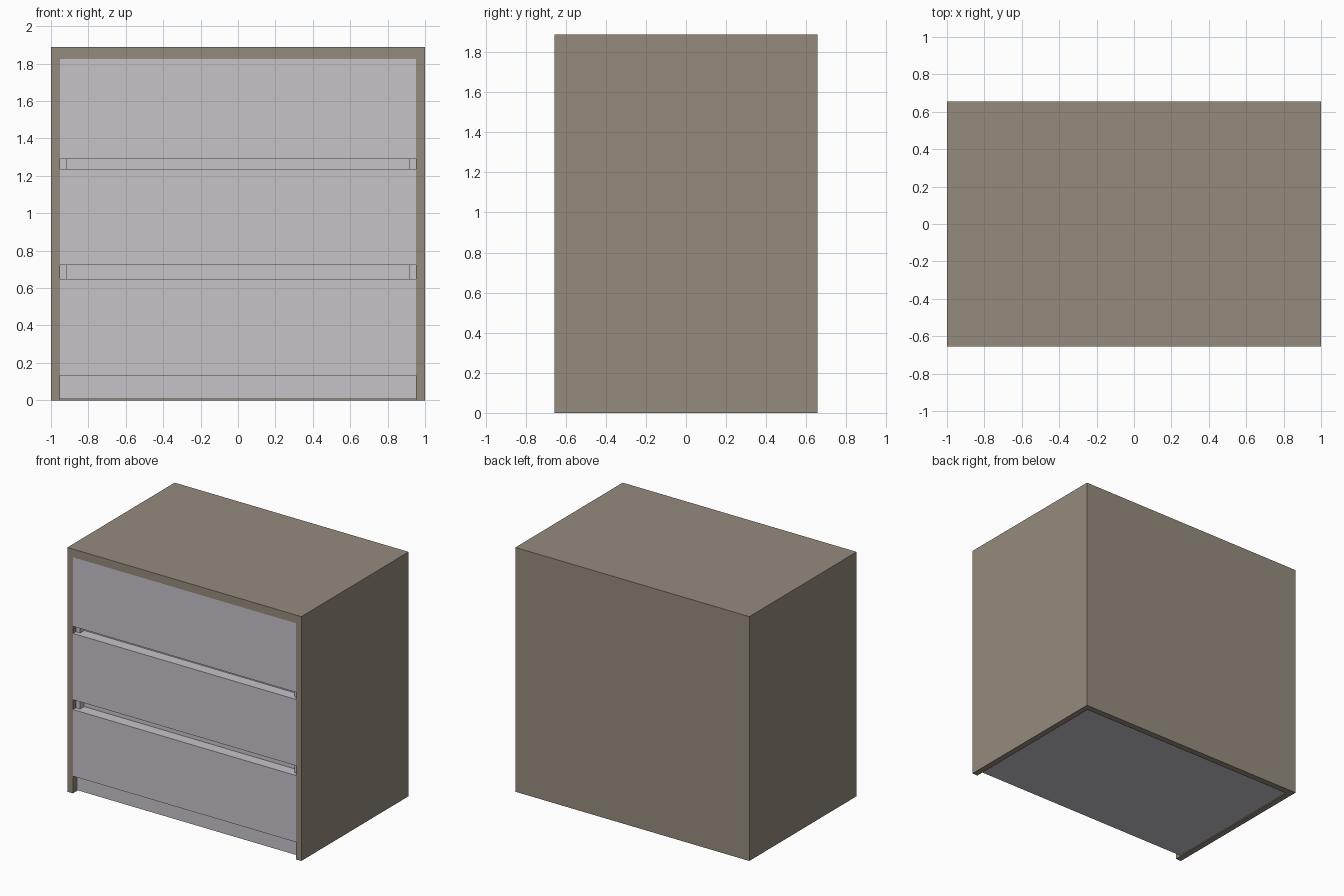
import bpy
from mathutils import Vector

if "Cube" in bpy.data.objects:
    bpy.data.objects.remove(bpy.data.objects["Cube"])


def material(name, rgb):
    m = bpy.data.materials.new(name)
    m.diffuse_color = (*rgb, 1)
    m.use_nodes = True
    m.node_tree.nodes["Principled BSDF"].inputs["Base Color"].default_value = m.diffuse_color
    return m


BROWN = material("taupe_wood", (0.30, 0.26, 0.207))
LILAC = material("pale_grey_lacquer", (0.565, 0.55, 0.59))


def box(name, lo, hi, mat):
    """Axis-aligned board between two corners."""
    lo, hi = Vector(lo), Vector(hi)
    bpy.ops.mesh.primitive_cube_add(size=1)
    ob = bpy.context.object
    ob.name = name
    size, mid = hi - lo, (hi + lo) / 2
    for v in ob.data.vertices:
        v.co = Vector(a * b for a, b in zip(v.co, size)) + mid
    ob.data.materials.append(mat)
    return ob


W, D, H = 1.0, 0.655, 1.888      # half width, half depth, height
IN, TOP = 0.953, 1.825           # inner half width, underside of top board
GROOVE_BACK = -D + 0.085

# carcass: top, back and two sides
box("top_board", (-W, -D, TOP), (W, D, H), BROWN)
box("back_panel", (-IN, D - 0.05, 0), (IN, D, TOP), BROWN)
for s, side in ((-1, "left"), (1, "right")):
    x0, x1 = sorted((s * IN, s * W))
    box(side + "_side", (x0, -D, 0), (x1, D, TOP), BROWN)

# inner body seen behind the grip gaps and from below
box("drawer_body", (-IN, GROOVE_BACK, 0.006), (IN, D - 0.05, TOP), LILAC)

# recessed plinth
box("plinth", (-IN, -D + 0.05, 0.006), (IN, GROOVE_BACK, 0.133), LILAC)

# drawer fronts, flush with the sides
for name, z0, z1 in (("lower", 0.133, 0.648), ("middle", 0.724, 1.236), ("upper", 1.291, TOP)):
    box(name + "_drawer_front", (-IN, -D, z0), (IN, GROOVE_BACK, z1), LILAC)

# end blocks inside the two grip gaps
for name, z0, z1 in (("lower", 0.648, 0.724), ("upper", 1.236, 1.291)):
    for s, side in ((-1, "left"), (1, "right")):
        x0, x1 = sorted((s * 0.916, s * IN))
        box(f"{name}_gap_{side}_block", (x0, -D + 0.035, z0), (x1, GROOVE_BACK, z1), LILAC)
